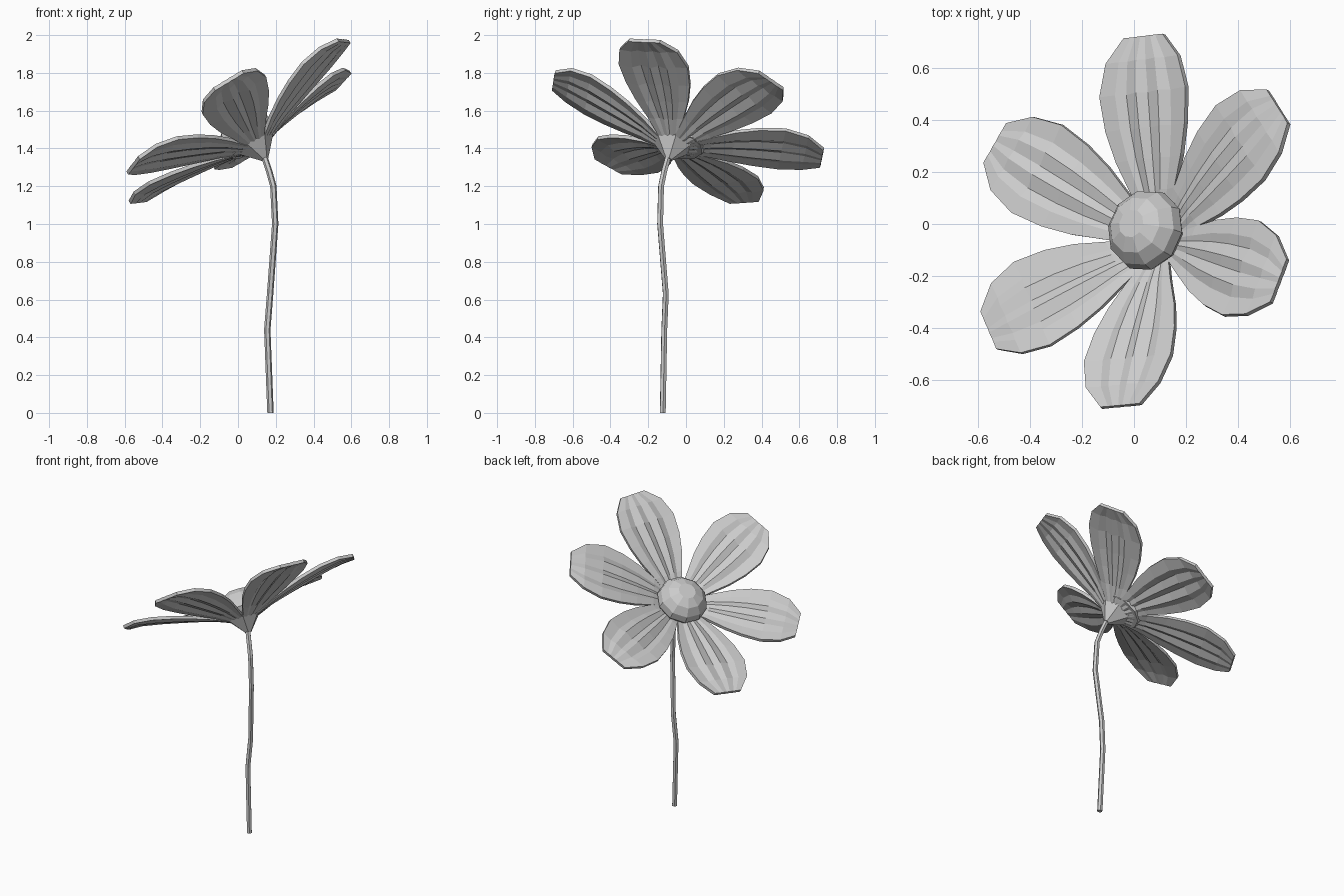
import bpy, bmesh, math
from mathutils import Vector, Matrix

cube = bpy.data.objects.get("Cube")
if cube:
    bpy.data.objects.remove(cube, do_unlink=True)

grey = bpy.data.materials.new("plain grey")
grey.use_nodes = True
colour = (0.6, 0.6, 0.6, 1)
grey.diffuse_color = colour
grey.node_tree.nodes["Principled BSDF"].inputs["Base Color"].default_value = colour

# Flower head frame: origin at the stem top, axis through the dome
BASE = Vector((0.14, -0.09, 1.35))
AXIS = Vector((-0.63, 0.287, 1)).normalized()
TILT = AXIS.to_track_quat("Z", "Y").to_matrix().to_4x4()


def add_object(name, data):
    obj = bpy.data.objects.new(name, data)
    bpy.context.scene.collection.objects.link(obj)
    data.materials.append(grey)
    return obj


def finish(name, bm):
    bmesh.ops.recalc_face_normals(bm, faces=bm.faces)
    mesh = bpy.data.meshes.new(name)
    bm.to_mesh(mesh)
    bm.free()
    return add_object(name, mesh)


def lathe(name, origin, profile, sides):
    """Faceted turned shape along the head axis from (radius, height) pairs."""
    frame = Matrix.Translation(origin) @ TILT
    bm = bmesh.new()
    rings = []
    for r, h in profile:
        rings.append([bm.verts.new(frame @ Vector((r * math.cos(a), r * math.sin(a), h)))
                      for a in (math.tau * i / sides for i in range(sides))])
    for low, high in zip(rings, rings[1:]):
        for i in range(sides):
            j = (i + 1) % sides
            bm.faces.new((low[i], low[j], high[j], high[i]))
    bm.faces.new(rings[0])
    bm.faces.new(rings[-1])
    return finish(name, bm)


# Petal rows: (fraction of length, half width, height along the axis)
ROWS = [(0.11, 0.055, 0.09), (0.25, 0.10, 0.135), (0.40, 0.148, 0.172), (0.55, 0.18, 0.205),
        (0.72, 0.195, 0.238), (0.88, 0.163, 0.26), (1.0, 0.088, 0.262)]
# Pleats across the petal: (fraction of half width, lift)
PLEATS = [(-1, 0.008), (-0.6, -0.008), (-0.36, 0.01), (-0.08, -0.008),
          (0.14, 0.01), (0.42, -0.01), (0.64, 0.006), (1, 0.004)]


def petal(name, tip):
    offset = Vector(tip) - BASE
    rise = offset.dot(AXIS) - ROWS[-1][2]
    out = offset - AXIS * offset.dot(AXIS)
    length = out.length
    out.normalize()
    side = AXIS.cross(out)
    bm = bmesh.new()
    grid = []
    for s, half, h in ROWS:
        # pleats are deepest mid-petal and flatten out at both ends
        fade = min(2 * s, 1, 3 * (1 - s) + 0.1)
        grid.append([bm.verts.new(BASE + out * (s * length) + side * (u * half)
                                  + AXIS * (h + rise * s * s + lift * fade))
                     for u, lift in PLEATS])
    for a, b in zip(grid, grid[1:]):
        for i in range(len(PLEATS) - 1):
            bm.faces.new((a[i], b[i], b[i + 1], a[i + 1]))
    obj = finish(name, bm)
    solid = obj.modifiers.new("thickness", "SOLIDIFY")
    solid.thickness = 0.02
    solid.offset = 0


TIPS = {
    "petal_back": (0.04, 0.72, 1.35),
    "petal_back_left": (0.555, 0.45, 1.76),
    "petal_front_left": (0.56, -0.22, 1.97),
    "petal_front": (-0.05, -0.70, 1.76),
    "petal_front_right": (-0.555, -0.41, 1.31),
    "petal_back_right": (-0.53, 0.31, 1.12),
}
for petal_name, tip in TIPS.items():
    petal(petal_name, tip)

# Calyx cone under the petals
lathe("calyx", BASE, [(0.018, -0.01), (0.118, 0.1)], 6)

# Domed flower centre, set a little off the stem axis
lathe("flower_centre", BASE + Vector((-0.015, 0.03, -0.01)),
      [(0.13, 0.09), (0.16, 0.145), (0.15, 0.19), (0.112, 0.235), (0.055, 0.262)], 10)

# Bent stem
curve = bpy.data.curves.new("stem", "CURVE")
curve.dimensions = "3D"
curve.bevel_depth = 0.017
curve.bevel_resolution = 1
curve.use_fill_caps = True
path = [(0.172, -0.123, 0), (0.155, -0.115, 0.44), (0.17, -0.107, 0.63), (0.197, -0.137, 1.0),
        (0.187, -0.132, 1.2), (0.165, -0.115, 1.28), (0.135, -0.09, 1.37)]
spline = curve.splines.new("POLY")
spline.points.add(len(path) - 1)
for point, co in zip(spline.points, path):
    point.co = (*co, 1)
spline.use_smooth = False
add_object("stem", curve)
